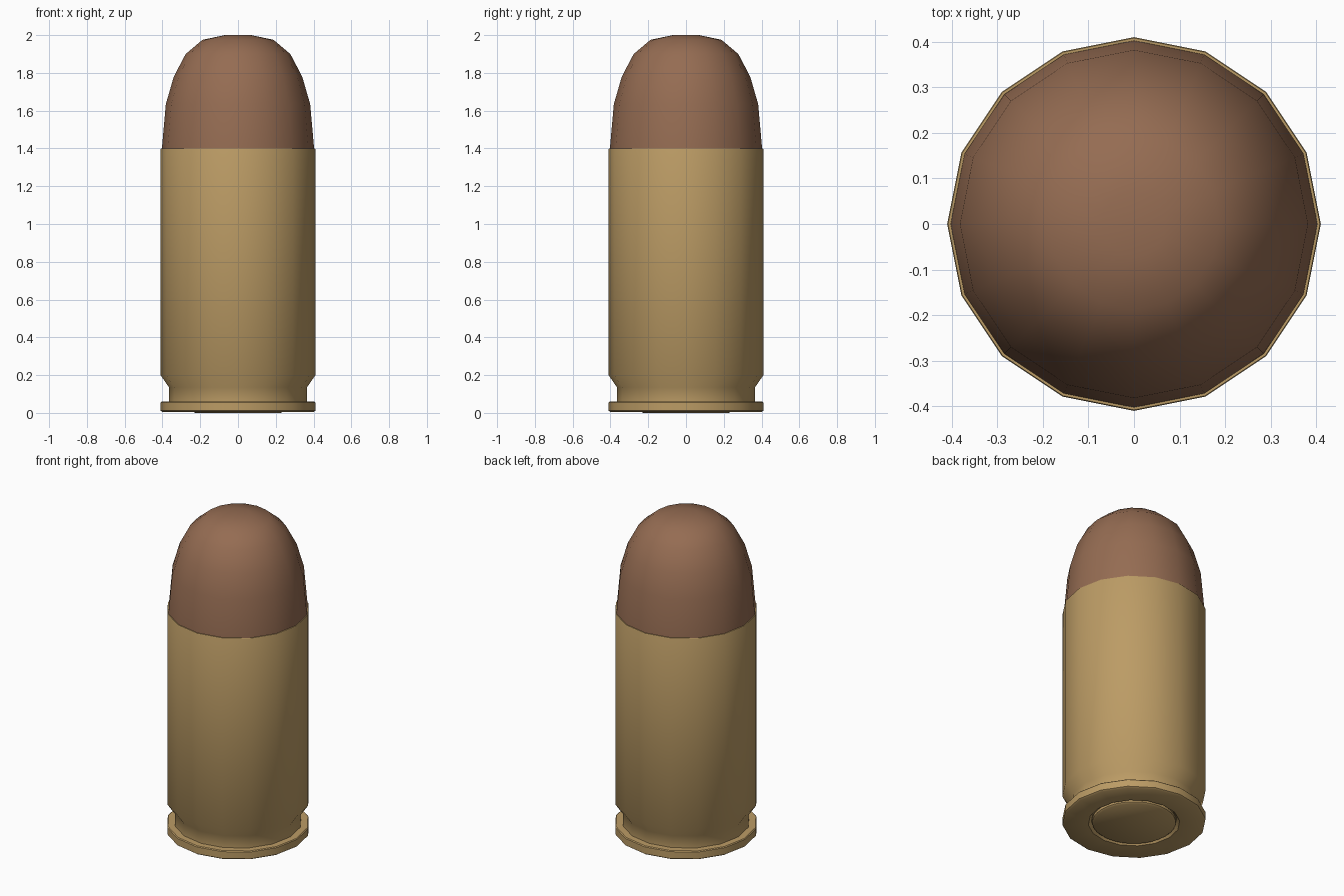
import bpy, bmesh, math

if "Cube" in bpy.data.objects:
    bpy.data.objects.remove(bpy.data.objects["Cube"])

SIDES = 16

def material(name, rgb):
    m = bpy.data.materials.new(name)
    m.diffuse_color = (*rgb, 1)
    m.use_nodes = True
    m.node_tree.nodes["Principled BSDF"].inputs["Base Color"].default_value = m.diffuse_color
    return m

def lathe(name, profile, mat, sides=SIDES):
    """Revolve (radius, z) points around z; radius 0 closes the surface at a pole."""
    bm = bmesh.new()
    rings = []
    for r, z in profile:
        if r == 0:
            rings.append([bm.verts.new((0, 0, z))] * sides)
        else:
            rings.append([bm.verts.new((r * math.cos(2 * math.pi * i / sides),
                                        r * math.sin(2 * math.pi * i / sides), z))
                          for i in range(sides)])
    for a, b in zip(rings, rings[1:]):
        for i in range(sides):
            j = (i + 1) % sides
            bm.faces.new(list(dict.fromkeys((a[i], a[j], b[j], b[i]))))
    bmesh.ops.recalc_face_normals(bm, faces=bm.faces)
    me = bpy.data.meshes.new(name)
    bm.to_mesh(me)
    bm.free()
    me.materials.append(mat)
    ob = bpy.data.objects.new(name, me)
    bpy.context.collection.objects.link(ob)
    bpy.ops.object.select_all(action='DESELECT')
    ob.select_set(True)
    bpy.context.view_layer.objects.active = ob
    bpy.ops.object.shade_smooth_by_angle(angle=math.radians(40))
    return ob

brass = material("brass", (0.50, 0.33, 0.13))
copper = material("copper", (0.30, 0.15, 0.085))

# Case: primer pocket, rim, extractor groove, straight wall and mouth
lathe("case", [(0, 0.025), (0.245, 0.025), (0.262, 0.005), (0.40, 0.005),
               (0.41, 0.012), (0.41, 0.055), (0.405, 0.06), (0.365, 0.06),
               (0.365, 0.135), (0.41, 0.20), (0.41, 1.395), (0.408, 1.40),
               (0.395, 1.40), (0, 1.40)], brass)

# Primer cap set in the base
lathe("primer", [(0, 0.0), (0.228, 0.0), (0.238, 0.008), (0.238, 0.024), (0, 0.024)],
      brass, 32)

# Rounded projectile
lathe("bullet_tip", [(0, 1.39), (0.403, 1.39), (0.402, 1.41), (0.382, 1.635),
                     (0.34, 1.78), (0.277, 1.90), (0.188, 1.975),
                     (0.07, 2.0), (0, 2.0)], copper)
